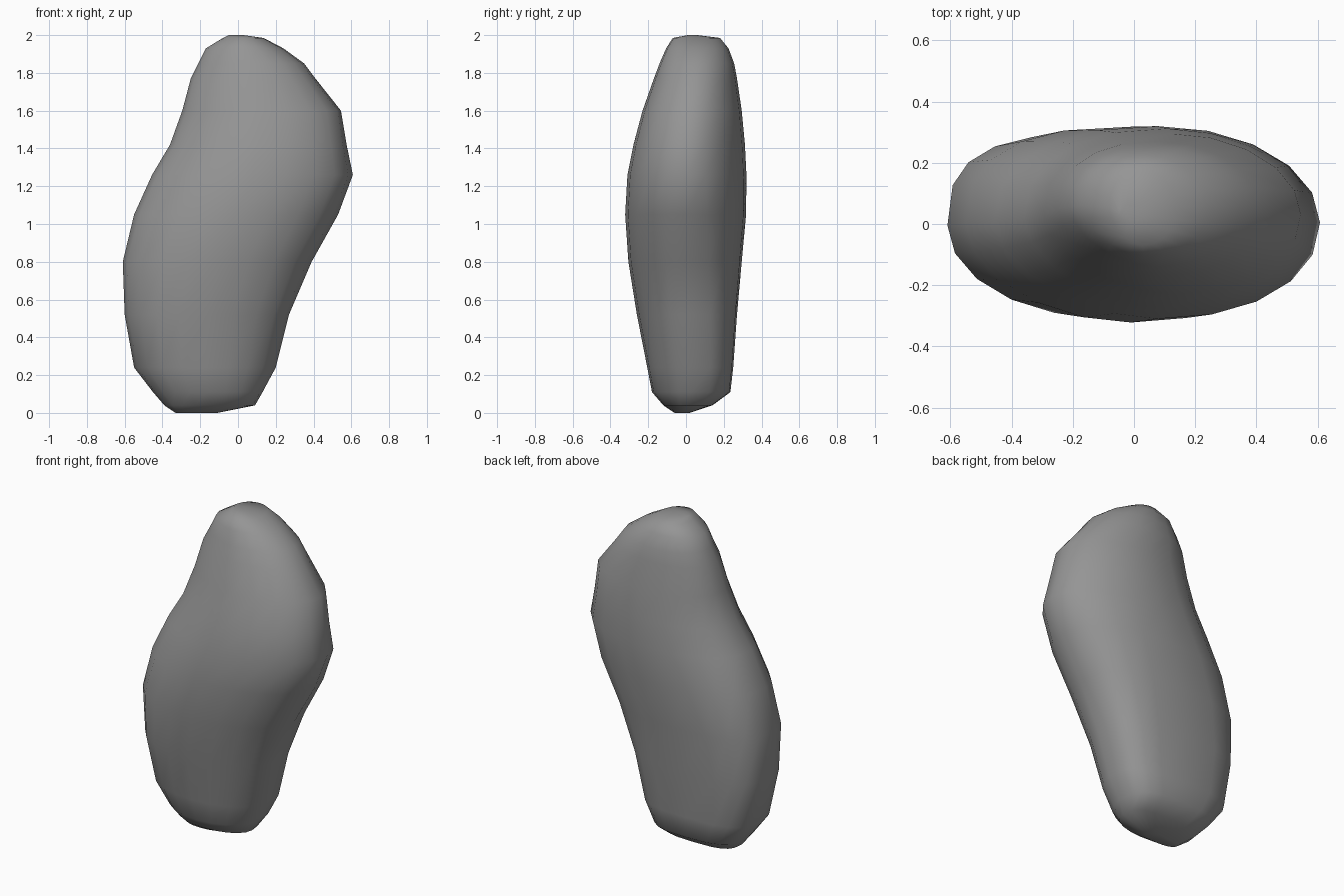
import bpy, bmesh, math

if "Cube" in bpy.data.objects:
    bpy.data.objects.remove(bpy.data.objects["Cube"])

# Horizontal slices: z, left x, right x, front y, back y
SLICES = [
    (0.00, -0.33, -0.11, -0.06, 0.02),
    (0.04, -0.39, 0.09, -0.12, 0.14),
    (0.11, -0.45, 0.13, -0.18, 0.235),
    (0.24, -0.55, 0.20, -0.205, 0.25),
    (0.52, -0.60, 0.27, -0.26, 0.27),
    (0.80, -0.61, 0.39, -0.305, 0.295),
    (1.05, -0.55, 0.53, -0.322, 0.318),
    (1.26, -0.455, 0.608, -0.31, 0.32),
    (1.42, -0.36, 0.575, -0.278, 0.312),
    (1.60, -0.295, 0.545, -0.23, 0.295),
    (1.77, -0.25, 0.41, -0.17, 0.27),
    (1.85, -0.21, 0.35, -0.14, 0.255),
    (1.93, -0.17, 0.24, -0.105, 0.225),
    (1.985, -0.08, 0.135, -0.07, 0.18),
    (2.00, -0.05, 0.03, 0.01, 0.06),
]
SIDES = 20
# Corner fullness (low end, high end), keyed by (is right, is back)
FULLNESS = {
    (True, True): (3.1, 1.95),
    (False, True): (3.2, 2.3),
    (False, False): (2.1, 1.75),
    (True, False): (2.1, 2.15),
}


def spow(v, p):
    return math.copysign(abs(v) ** p, v)


def ring(bm, z, x0, x1, y0, y1):
    """Rounded slice: softly ridged front, fuller and flatter back."""
    cx, rx = (x0 + x1) / 2, (x1 - x0) / 2
    cy = (y0 + y1) / 2
    t = min(1, max(0, (z - 0.5) / 0.8))
    verts = []
    for i in range(SIDES):
        a = 2 * math.pi * i / SIDES
        c, s = math.cos(a), math.sin(a)
        low, high = FULLNESS[(c > 0, s > 0)]
        p = 2 / (low + (high - low) * t)
        verts.append(bm.verts.new((cx + rx * spow(c, p),
                                   cy + (y1 - cy) * spow(s, p), z)))
    return verts


# Stone body lofted through the slices
bm = bmesh.new()
rings = [ring(bm, *s) for s in SLICES]
for lo, hi in zip(rings, rings[1:]):
    for i in range(SIDES):
        j = (i + 1) % SIDES
        bm.faces.new((lo[i], lo[j], hi[j], hi[i]))
bm.faces.new(rings[0][::-1])
bm.faces.new(rings[-1])
bmesh.ops.recalc_face_normals(bm, faces=bm.faces)
for f in bm.faces:
    f.smooth = True

mesh = bpy.data.meshes.new("stone")
bm.to_mesh(mesh)
bm.free()
stone = bpy.data.objects.new("stone", mesh)
bpy.context.collection.objects.link(stone)

# Dark grey stone colour
grey = bpy.data.materials.new("dark_grey")
grey.diffuse_color = (0.3, 0.3, 0.3, 1)
grey.use_nodes = True
grey.node_tree.nodes["Principled BSDF"].inputs["Base Color"].default_value = grey.diffuse_color
mesh.materials.append(grey)
